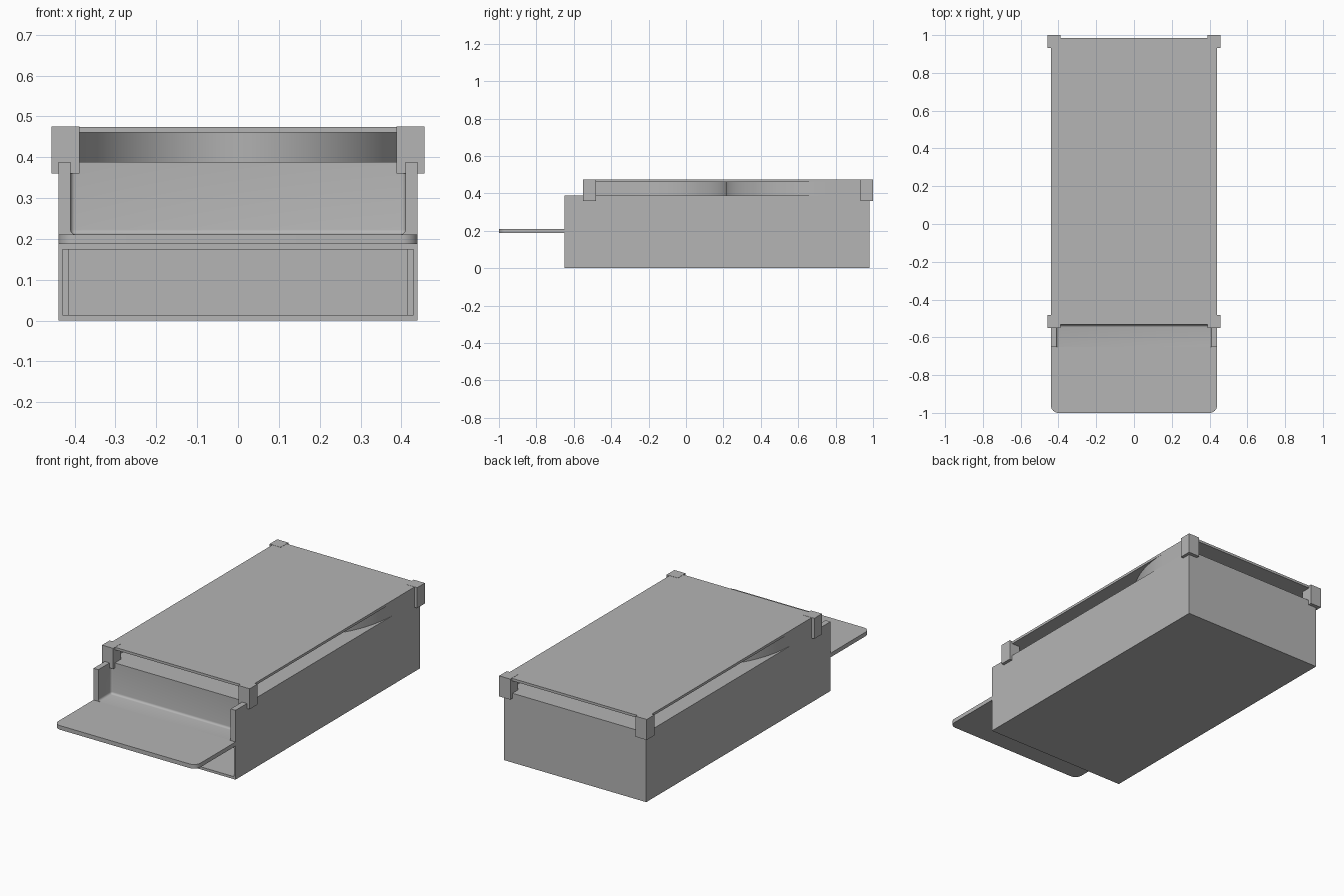
import bpy, bmesh, math
from mathutils import Vector

if "Cube" in bpy.data.objects:
    bpy.data.objects.remove(bpy.data.objects["Cube"])

grey = bpy.data.materials.new("light_grey")
grey.diffuse_color = (0.46, 0.46, 0.46, 1)
grey.use_nodes = True
grey.node_tree.nodes["Principled BSDF"].inputs["Base Color"].default_value = grey.diffuse_color


def finish(name, bm):
    bmesh.ops.recalc_face_normals(bm, faces=bm.faces)
    me = bpy.data.meshes.new(name)
    bm.to_mesh(me)
    bm.free()
    me.materials.append(grey)
    ob = bpy.data.objects.new(name, me)
    bpy.context.collection.objects.link(ob)
    return ob


def box(name, x0, x1, y0, y1, z0, z1, bevel=0):
    bm = bmesh.new()
    bmesh.ops.create_cube(bm, size=1)
    for v in bm.verts:
        v.co = ((x0 + x1) / 2 + v.co.x * (x1 - x0),
                (y0 + y1) / 2 + v.co.y * (y1 - y0),
                (z0 + z1) / 2 + v.co.z * (z1 - z0))
    if bevel:
        bmesh.ops.bevel(bm, geom=bm.edges[:], offset=bevel, segments=4,
                        profile=0.5, affect='EDGES')
    return finish(name, bm)


def extrude(name, outline, z0, z1):
    bm = bmesh.new()
    face = bm.faces.new([bm.verts.new((x, y, z0)) for x, y in outline])
    new = bmesh.ops.extrude_face_region(bm, geom=[face])["geom"]
    bmesh.ops.translate(bm, vec=(0, 0, z1 - z0),
                        verts=[g for g in new if isinstance(g, bmesh.types.BMVert)])
    return finish(name, bm)


def smooth(ob):
    bpy.ops.object.select_all(action='DESELECT')
    ob.select_set(True)
    bpy.context.view_layer.objects.active = ob
    bpy.ops.object.shade_smooth_by_angle(angle=math.radians(35))


def cut(ob, cutter):
    mod = ob.modifiers.new("cut", 'BOOLEAN')
    mod.operation, mod.solver, mod.object = 'DIFFERENCE', 'EXACT', cutter
    bpy.context.view_layer.objects.active = ob
    bpy.ops.object.modifier_apply(modifier=mod.name)
    bpy.data.objects.remove(cutter)


# main body: filleted tray recess on top, open stepped slot underneath
body = box("body", -0.44, 0.44, -0.65, 0.98, 0, 0.388)
cut(body, box("recess_cutter", -0.41, 0.41, -0.75, -0.535, 0.211, 0.5, 0.012))
cut(body, box("slot_cutter", -0.43, 0.43, -0.75, -0.58, 0.014, 0.174))
cut(body, box("slot_deep_cutter", -0.415, 0.415, -0.6, 0.93, 0.014, 0.174))
smooth(body)

# tongue plate with rounded front corners
r = 0.04
tongue = [(0.44, -0.649), (-0.44, -0.649)]
for cx, start in ((-0.44 + r, 180), (0.44 - r, 270)):
    for i in range(9):
        a = math.radians(start + 90 * i / 8)
        tongue.append((cx + r * math.cos(a), -1 + r + r * math.sin(a)))
smooth(extrude("tongue_plate", tongue, 0.188, 0.211))

# lid
box("lid", -0.44, 0.44, -0.532, 0.985, 0.46, 0.474)

# S-shaped divider standing between body and lid, flush with one side at each end
t = 0.012
hx = 0.44 - t / 2
path = [Vector((-hx, -0.5))]
n = 24
for i in range(n + 1):
    a = math.pi / 2 * (1 - i / n)
    path.append(Vector((-hx * math.sin(a), -0.32 + 0.54 * math.cos(a))))
for i in range(1, n + 1):
    a = math.pi / 2 * i / n
    path.append(Vector((hx * math.sin(a), 0.76 - 0.54 * math.cos(a))))
path.append(Vector((hx, 0.95)))
left, right = [], []
for i, p in enumerate(path):
    d = (path[min(i + 1, len(path) - 1)] - path[max(i - 1, 0)]).normalized()
    if i in (1, len(path) - 2):
        d = Vector((0, 1))
    side = Vector((-d.y, d.x)) * t / 2
    left.append(p + side)
    right.append(p - side)
smooth(extrude("curved_divider", left + right[::-1], 0.386, 0.462))

# corner brackets holding the lid
for sx, side in ((-1, "left"), (1, "right")):
    xa, xb = sorted((sx * 0.388, sx * 0.457))
    box("front_bracket_" + side, xa, xb, -0.55, -0.482, 0.36, 0.475)
    box("back_bracket_" + side, xa, xb, 0.932, 1.0, 0.36, 0.475)
